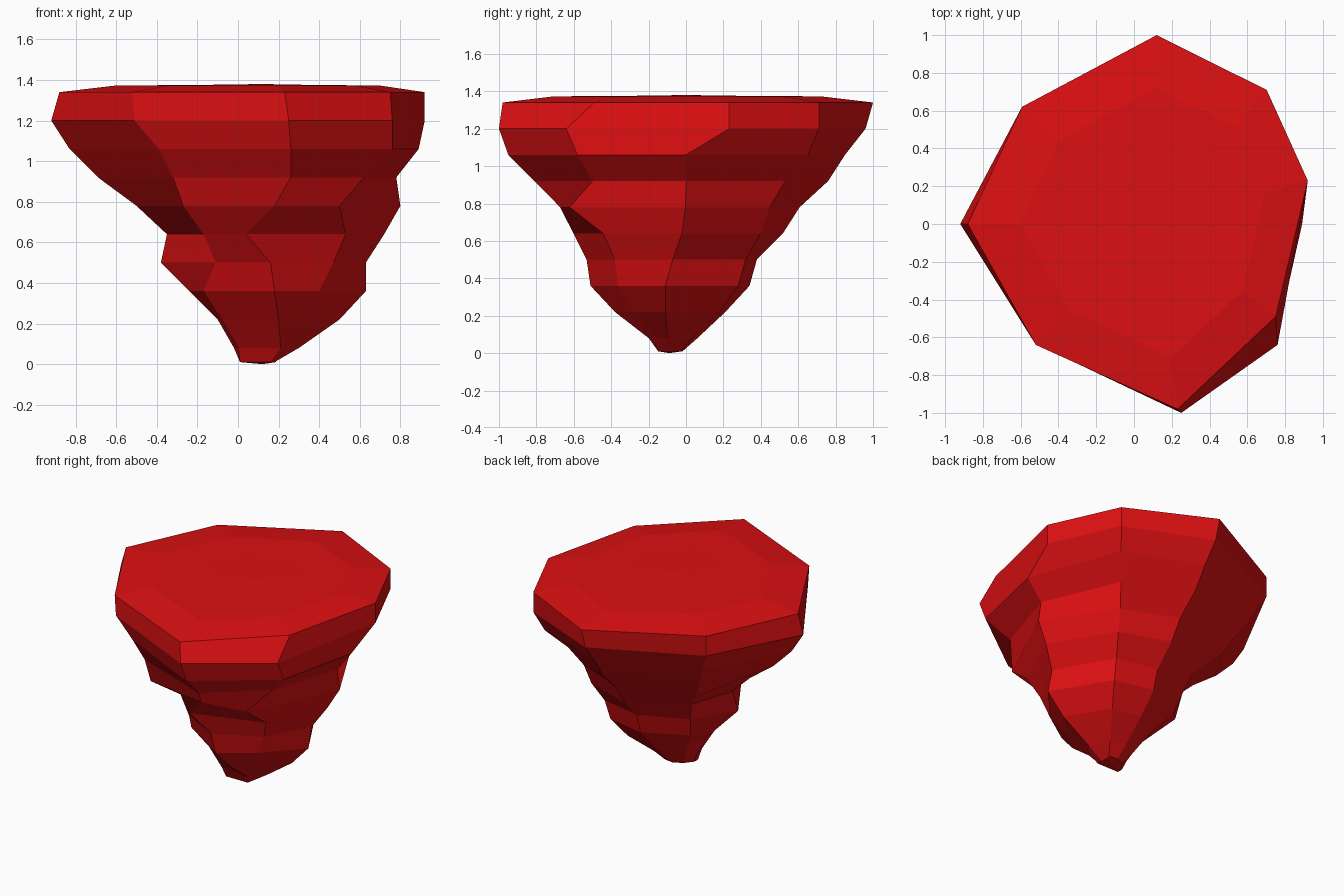
import bpy
import bmesh
from mathutils import Vector

default_cube = bpy.data.objects.get("Cube")
if default_cube:
    bpy.data.objects.remove(default_cube, do_unlink=True)

# One flat red for the whole rock
red = bpy.data.materials.new("rock red")
red.use_nodes = True
red_value = (0.72, 0.005, 0.006, 1)
red.diffuse_color = red_value
red.node_tree.nodes["Principled BSDF"].inputs["Base Color"].default_value = red_value

# Heights of the evenly spaced rings; the axis leans forward near the tip
CENTRE_X = 0.12
heights = [0.01] + [0.08 + 0.14 * step for step in range(10)]


def axis_at(height):
    lean = -0.11 * max(0, 1 - height / 0.8)
    return Vector((CENTRE_X, lean, height))


# Profiles run from the tip up to the rim, in hundredths, measured outward
back = [9, 16, 29, 40, 42, 54, 61, 76, 85, 96, 100]
left = [6, 18, 38, 51, 51, 60, 68, 66, 77, 80, 80]
right = [11, 14, 22, 36, 50, 47, 62, 81, 95, 104, 100]
front = [4, 10, 30, 45, 49, 58, 67, 81, 95, 100, 98]
back_left = [8, 13, 26, 34, 36, 42, 45, 53, 65, 71, 71]
back_right = [6, 10, 17, 27, 30, 34, 46, 53, 60, 66, 66]
front_left = [6, 10, 21, 28, 35, 41, 38, 50, 64, 64, 63]
front_right = [4, 8, 13, 22, 35, 38, 59, 59, 63, 64, 64]

# Sideways wander of the ridges that do not run straight
left_drift = [0, 0, -3, -5, -3, 0, 0, 0, 0, 23, 23]
front_drift = [4, 9, 8, 6, 4, -8, 6, 14, 14, 13, 11]
front_left_depth = [4, 8, 19, 30, 34, 42, 62, 50, 58, 64, 49]
front_right_width = [11, 12, 20, 29, 23, 29, 39, 44, 51, 63, 64]


def scaled(profile, factor):
    return [value * factor for value in profile]


still = scaled(back, 0)

# Eight ridges in order around the rock, each as x and y offsets
ridges = [
    (left, left_drift),
    (scaled(back_left, 0.82), back_left),
    (still, back),
    (scaled(back_right, -1.08), scaled(back_right, 0.94)),
    (scaled(right, -1), still),
    (scaled(front_right_width, -1), scaled(front_right, -1)),
    (front_drift, scaled(front, -1)),
    (front_left, scaled(front_left_depth, -1)),
]

bm = bmesh.new()


def bridge(lower, upper):
    """Join two rings with a band of quads."""
    count = len(lower)
    for i in range(count):
        j = (i + 1) % count
        bm.faces.new((lower[i], lower[j], upper[j], upper[i]))


def cap(ring, point, upward):
    """Close a ring with a fan of triangles."""
    tip = bm.verts.new(point)
    for i, vert in enumerate(ring):
        after = ring[(i + 1) % len(ring)]
        bm.faces.new((vert, after, tip) if upward else (after, vert, tip))


# Craggy sides
rings = []
for level, height in enumerate(heights):
    axis = axis_at(height)
    rings.append([
        bm.verts.new(axis + Vector((xs[level], ys[level], 0)) / 100)
        for xs, ys in ridges
    ])

# Gently raised top, drawn in from the rim
for reach, height in ((0.72, 1.373), (0.35, 1.375)):
    ring = []
    for vert in rings[len(heights) - 1]:
        ring.append(bm.verts.new((
            CENTRE_X + (vert.co.x - CENTRE_X) * reach,
            vert.co.y * reach,
            height,
        )))
    rings.append(ring)

for lower, upper in zip(rings, rings[1:]):
    bridge(lower, upper)
cap(rings[-1], (CENTRE_X, 0, 1.38), True)
cap(rings[0], (CENTRE_X, -0.09, 0), False)
bmesh.ops.recalc_face_normals(bm, faces=bm.faces)

mesh = bpy.data.meshes.new("floating_rock")
bm.to_mesh(mesh)
bm.free()
mesh.materials.append(red)
rock = bpy.data.objects.new("floating_rock", mesh)
bpy.context.collection.objects.link(rock)
